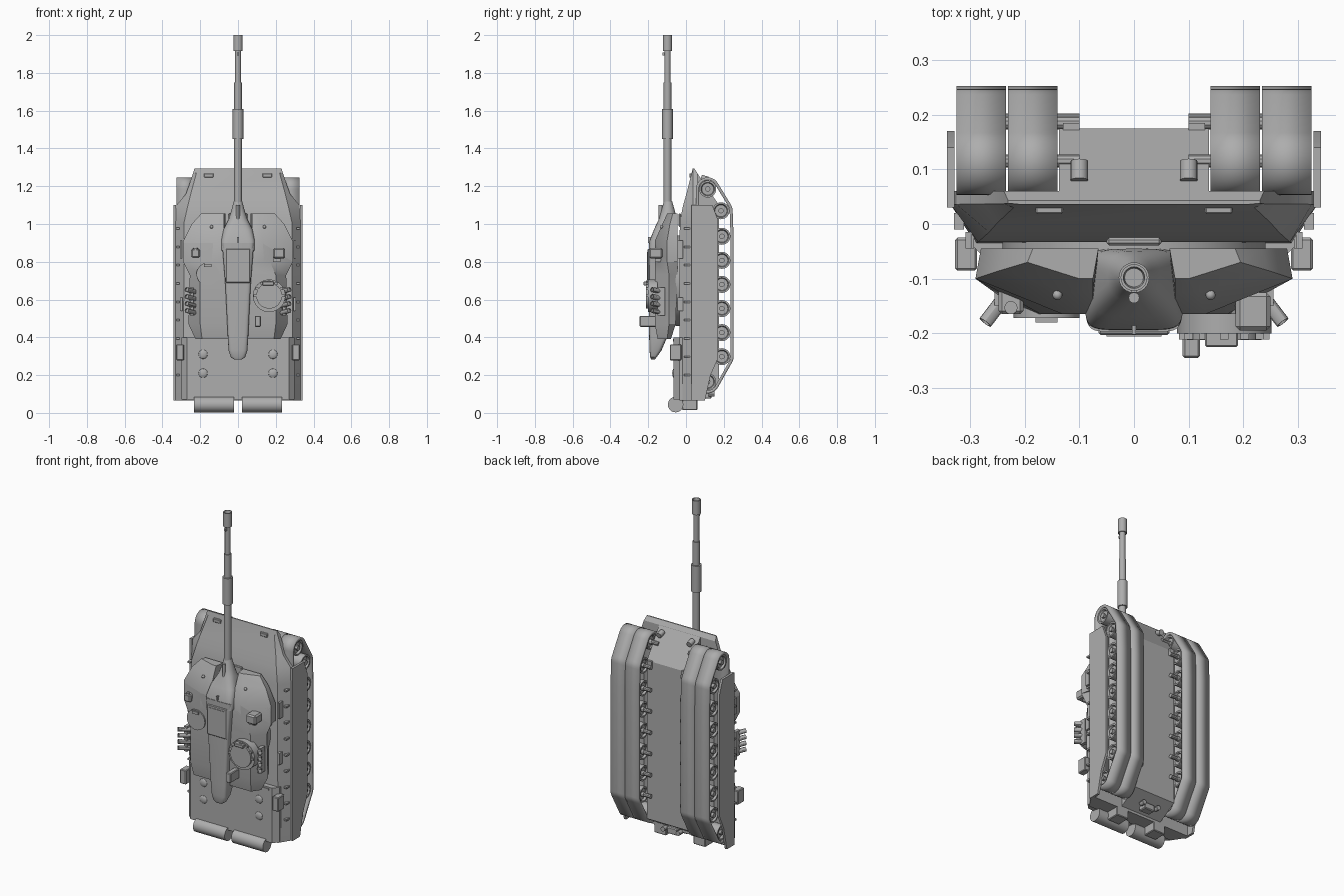
import bpy, bmesh, math
from mathutils import Vector
from mathutils.geometry import convex_hull_2d

old = bpy.data.objects.get("Cube")
if old:
    bpy.data.objects.remove(old, do_unlink=True)

paint = bpy.data.materials.new("plain_grey")
paint.use_nodes = True
grey = (.42, .42, .42, 1)
paint.diffuse_color = grey
shader = next(n for n in paint.node_tree.nodes if n.type == 'BSDF_PRINCIPLED')
shader.inputs["Base Color"].default_value = grey
parts = []


def finish(name, bm):
    bmesh.ops.recalc_face_normals(bm, faces=bm.faces[:])
    mesh = bpy.data.meshes.new(name)
    bm.to_mesh(mesh)
    bm.free()
    mesh.materials.append(paint)
    obj = bpy.data.objects.new(name, mesh)
    bpy.context.collection.objects.link(obj)
    parts.append(obj)
    return obj


def loft(name, rows, closed=False):
    """Skin a list of matching cross-sections."""
    bm = bmesh.new()
    rings = [[bm.verts.new(p) for p in row] for row in rows]
    count = len(rings[0])
    pairs = list(zip(rings, rings[1:]))
    for a, b in pairs:
        for i in range(count):
            j = (i + 1) % count
            bm.faces.new((a[i], a[j], b[j], b[i]))
    if not closed:
        bm.faces.new(rings[0])
        bm.faces.new(rings[-1])
    return finish(name, bm)


def symmetric(z, half):
    """Cross-section at height z, mirrored over x."""
    return [(x, y, z) for x, y in half] + [(-x, y, z) for x, y in reversed(half)]


def plate(name, outline, x0, x1):
    """Extrude a (y, z) outline along x."""
    return loft(name, [[(x, y, z) for y, z in outline] for x in (x0, x1)])


def box(name, centre, size, bevel=0):
    bm = bmesh.new()
    bmesh.ops.create_cube(bm, size=1)
    for v in bm.verts:
        v.co = Vector(c + s * d for c, s, d in zip(centre, size, v.co))
    if bevel:
        bmesh.ops.bevel(bm, geom=bm.edges[:], offset=bevel, segments=1, affect='EDGES')
    return finish(name, bm)


def rod(name, start, end, r, r2=None, sides=24, recess=0):
    """Cylinder or cone between two points, optionally with dished ends."""
    start, end = Vector(start), Vector(end)
    axis = end - start
    bm = bmesh.new()
    bmesh.ops.create_cone(bm, cap_ends=True, segments=sides, radius1=r,
                          radius2=r if r2 is None else r2, depth=axis.length)
    if recess:
        caps = [f for f in bm.faces if len(f.verts) == sides]
        bmesh.ops.inset_individual(bm, faces=caps, thickness=r * .2)
        bmesh.ops.inset_individual(bm, faces=caps, thickness=r * .1, depth=-recess)
    turn = Vector((0, 0, 1)).rotation_difference(axis)
    for v in bm.verts:
        v.co = turn @ v.co + (start + end) / 2
    return finish(name, bm)


def dome(name, centre, r, flat):
    bm = bmesh.new()
    bmesh.ops.create_uvsphere(bm, u_segments=16, v_segments=8, radius=r)
    for v in bm.verts:
        v.co = Vector((v.co.x, v.co.y * flat, v.co.z)) + Vector(centre)
    return finish(name, bm)


def oval(z, w, front, back, power, n=32):
    """Rounded rectangular section."""
    row = []
    for i in range(n):
        a = math.tau * i / n
        c, s = math.cos(a), math.sin(a)
        px = math.copysign(abs(c) ** power, c)
        py = math.copysign(abs(s) ** power, s)
        row.append((w * px, (front + back) / 2 + (back - front) / 2 * py, z))
    return row


# Hull
loft("upper_hull", [
    symmetric(.065, [(.29, -.035), (.335, .035), (.335, .06)]),
    symmetric(1.01, [(.285, -.033), (.335, .035), (.335, .06)]),
    symmetric(1.1, [(.265, -.015), (.325, .036), (.325, .06)]),
    symmetric(1.16, [(.25, .002), (.275, .037), (.275, .06)]),
    symmetric(1.27, [(.22, .03), (.238, .037), (.238, .06)]),
    symmetric(1.295, [(.21, .036), (.23, .038), (.23, .043)])])
plate("lower_hull", [(0, .09), (.06, .08), (.175, .15), (.175, 1.1), (.045, 1.29), (0, 1.15)],
      -.137, .137)
loft("engine_deck", [
    symmetric(.07, [(.27, -.065), (.3, -.035), (.3, 0)]),
    symmetric(.4, [(.27, -.065), (.3, -.035), (.3, 0)])])
rod("turret_ring", (0, -.02, .7), (0, -.055, .7), .24, sides=48)
box("driver_hatch", (0, -.032, 1.02), (.1, .014, .07), .004)
box("deck_seam", (0, -.066, .385), (.5, .006, .012))

# Running gear
gear = [(.115, 1.185), (.185, 1.07)]
gear += [(.19, .935 - .1275 * i) for i in range(6)] + [(.115, .165)]
cloud = [Vector((y + .062 * math.cos(a), z + .062 * math.sin(a)))
         for y, z in gear for a in [math.tau * k / 32 for k in range(32)]]
belt = [cloud[i] for i in convex_hull_2d(cloud)]

for side, label in ((1, "left"), (-1, "right")):
    for inner, outer, lane in ((.14, .23, "inner"), (.234, .325, "outer")):
        track = loft(f"{label}_{lane}_track",
                     [[(side * x, p.x, p.y) for p in belt] for x in (inner, outer)], True)
        solid = track.modifiers.new("thickness", 'SOLIDIFY')
        solid.thickness = .016
        solid.offset = -1
        for y, z in gear:
            rod(f"{label}_{lane}_wheel", (side * (inner + .006), y, z),
                (side * (outer - .006), y, z), .045, recess=.012)
            rod(f"{label}_{lane}_hub", (side * (inner + .003), y, z),
                (side * (outer - .003), y, z), .014, sides=12)
    for y, z in gear:
        rod(f"{label}_axle", (side * .1, y, z), (side * .3, y, z), .012, sides=10)

    # Skirts and fittings along the hull side
    plate(f"{label}_skirt", [(.03, .065), (.1, .065), (.13, .2), (.17, .29), (.17, 1.02),
                             (.14, 1.1), (.03, 1.1)], side * .328, side * .342)
    for i in range(9):
        box(f"{label}_skirt_hinge", (side * .32, .005, .2 + .097 * i), (.018, .03, .01))
    box(f"{label}_stowage_box", (side * .307, -.055, .32), (.04, .06, .085), .004)
    box(f"{label}_hull_rail", (side * .302, -.03, .865), (.012, .03, .095))
    box(f"{label}_hull_bracket", (side * .3, -.03, .575), (.014, .03, .07))
    box(f"{label}_headlamp", (side * .155, .026, 1.257), (.05, .016, .022), .003)
    rod(f"{label}_tow_hook", (side * .1, .08, 1.245), (side * .1, .115, 1.235), .016, sides=16)
    box(f"{label}_belly_stop", (side * .115, .17, 1.09), (.03, .03, .03))
    for z in (.21, .31):
        dome(f"{label}_deck_dome", (side * .185, -.063, z), .025, .4)

    # Fuel drums and rear mounts
    rod(f"{label}_fuel_drum", (side * .022, -.055, .044), (side * .232, -.055, .044), .041, sides=32)
    box(f"{label}_drum_mount", (side * .13, .02, .045), (.08, .08, .06), .004)
    rod(f"{label}_tow_eye", (side * .05, .12, .1), (side * .05, .15, .1), .014, sides=12)

    # Sloped armour cheek beside the gun
    cheek = []
    for z, wide, low, ridge, top in ((.8, .29, -.1, .14, -.165), (.91, .29, -.1, .13, -.165),
                                     (1.0, .245, -.085, .12, -.125), (1.055, .195, -.07, .1, -.1)):
        cheek.append([(side * x, y, z) for x, y in
                      ((.065, -.045), (wide - .01, -.045), (wide, low), (ridge, top), (.075, top))])
    loft(f"{label}_armour_cheek", cheek)
    dome(f"{label}_lifting_stud", (side * .14, -.13, .985), .009, 1)
    for i in range(4):
        z = .53 + .037 * i
        rod(f"{label}_smoke_tube", (side * .23, -.125, z), (side * .272, -.18, z + .012),
            .013, sides=12, recess=.006)
    box(f"{label}_smoke_rack", (side * .245, -.13, .59), (.02, .04, .15))
box("tow_coupling", (0, .11, .095), (.07, .05, .04), .005)

# Turret
loft("turret_body", [
    symmetric(.39, [(.19, -.08), (.225, -.1), (.19, -.15)]),
    symmetric(.47, [(.24, -.055), (.262, -.09), (.2, -.165)]),
    symmetric(.73, [(.235, -.045), (.255, -.09), (.2, -.165)]),
    symmetric(.8, [(.27, -.045), (.29, -.1), (.17, -.165)]),
    symmetric(.9, [(.28, -.045), (.29, -.1), (.13, -.165)])])
spine = loft("turret_spine", [
    oval(.283, .02, -.185, -.165, .6), oval(.295, .038, -.19, -.155, .6),
    oval(.33, .05, -.193, -.13, .5), oval(.4, .054, -.195, -.1, .35),
    oval(.69, .068, -.197, -.1, .25), oval(.9, .085, -.197, -.06, .25)])
loft("gun_mantlet", [
    oval(.86, .088, -.197, -.05, .3), oval(.91, .09, -.193, -.045, .35),
    oval(.97, .078, -.17, -.045, .5), oval(1.03, .048, -.142, -.05, .8),
    oval(1.07, .036, -.131, -.059, 1), oval(1.12, .022, -.117, -.073, 1)])
box("sight_frame", (0, -.197, .778), (.13, .012, .18), .004)
box("sight_window", (0, -.203, .778), (.1, .006, .15))
box("mantlet_lug", (0, -.187, .915), (.008, .03, .03))

# Commander's cupola and roof equipment
rod("cupola_base", (.165, -.15, .62), (.165, -.2, .62), .086, sides=40)
rod("cupola_hatch", (.165, -.2, .62), (.165, -.212, .62), .068, sides=40)
box("cupola_hinge", (.16, -.21, .685), (.06, .03, .02), .003)
for i in range(7):
    a = math.pi * i / 6
    box("cupola_periscope", (.165 + .075 * math.cos(a), -.203, .62 + .075 * math.sin(a)),
        (.016, .016, .012))
rod("loader_hatch", (-.16, -.15, .735), (-.16, -.172, .735), .06, sides=32)
box("loader_periscope", (-.16, -.172, .78), (.04, .016, .016))
box("roof_sight", (.105, -.2, .485), (.032, .09, .058), .004)
box("left_sight_head", (.218, -.16, .845), (.064, .07, .055), .008)
box("left_sight_neck", (.205, -.13, .82), (.04, .07, .04))
box("right_sight_head", (-.225, -.14, .845), (.045, .05, .045), .006)
rod("right_sight_lens", (-.225, -.153, .86), (-.225, -.153, .874), .012, sides=16)

# Gun barrel, from breech to muzzle
for name, z0, z1, r in (("barrel_base", 1.05, 1.45, .0205), ("bore_evacuator", 1.45, 1.61, .028),
                        ("barrel_sleeve", 1.61, 1.75, .02), ("barrel_tip", 1.75, 1.92, .016)):
    rod(name, (0, -.098, z0), (0, -.098, z1), r)
rod("muzzle", (0, -.098, 1.915), (0, -.098, 2), .0245, recess=.015)
rod("coaxial_gun", (0, -.135, 1.0), (0, -.135, 1.1), .01, sides=12)
box("muzzle_sensor", (0, -.118, 1.9), (.01, .014, .016))

# Smooth the round surfaces, keep the armour edges sharp
bpy.ops.object.select_all(action='DESELECT')
for obj in parts:
    obj.select_set(True)
bpy.context.view_layer.objects.active = spine
bpy.ops.object.shade_smooth_by_angle(angle=math.radians(30))
